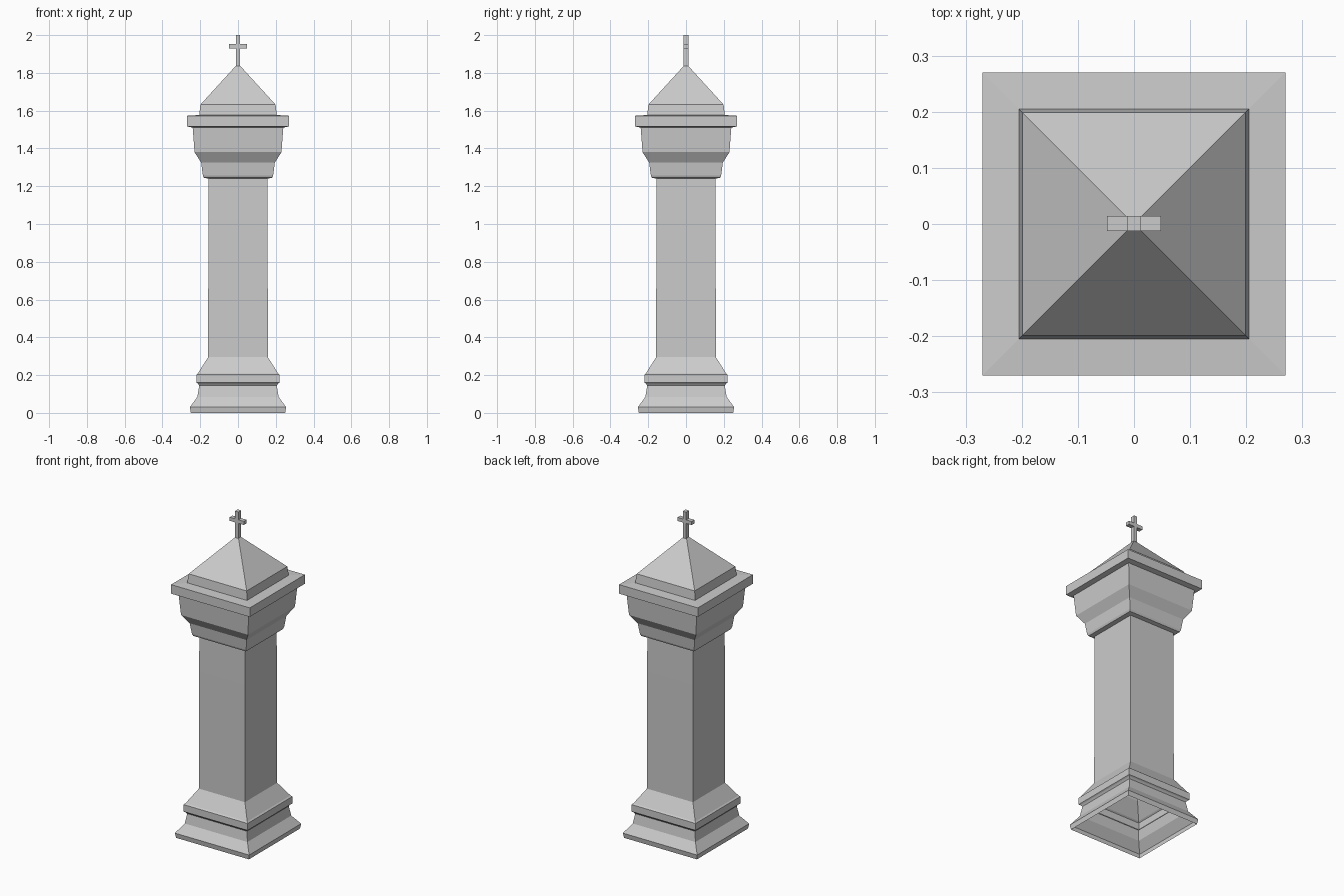
import bpy, bmesh

if "Cube" in bpy.data.objects:
    bpy.data.objects.remove(bpy.data.objects["Cube"])


def square_loft(name, profile, cap=False):
    """Sweep a (half_width, z) profile around a square; half width 0 makes a peak."""
    bm = bmesh.new()
    prev = None
    for h, z in profile:
        if h == 0:
            tip = bm.verts.new((0, 0, z))
            for i in range(4):
                bm.faces.new((prev[i], prev[(i + 1) % 4], tip))
            prev = None
            break
        ring = [bm.verts.new((sx * h, sy * h, z))
                for sx, sy in ((-1, -1), (1, -1), (1, 1), (-1, 1))]
        if prev:
            for i in range(4):
                j = (i + 1) % 4
                bm.faces.new((prev[i], prev[j], ring[j], ring[i]))
        prev = ring
    if cap and prev:
        bm.faces.new(prev)
    return finish(name, bm)


def box(name, size, centre):
    bm = bmesh.new()
    bmesh.ops.create_cube(bm, size=1)
    bmesh.ops.scale(bm, vec=size, verts=bm.verts)
    bmesh.ops.translate(bm, vec=centre, verts=bm.verts)
    return finish(name, bm)


def finish(name, bm):
    mesh = bpy.data.meshes.new(name)
    bm.to_mesh(mesh)
    bm.free()
    ob = bpy.data.objects.new(name, mesh)
    bpy.context.collection.objects.link(ob)
    return ob


# Moulded base, hollow and open underneath
square_loft("base", [
    (0.250, 0.0), (0.255, 0.03), (0.215, 0.085), (0.205, 0.145),
    (0.213, 0.155), (0.220, 0.16), (0.220, 0.203), (0.212, 0.21),
    (0.158, 0.295)])

# Plain shaft
square_loft("shaft", [(0.158, 0.295), (0.157, 1.02), (0.156, 1.245)])

# Flared capital with projecting slab
square_loft("capital", [
    (0.156, 1.24), (0.181, 1.245), (0.186, 1.257), (0.195, 1.325),
    (0.230, 1.38), (0.240, 1.51), (0.270, 1.517), (0.270, 1.573),
    (0.205, 1.577)])

# Pyramid roof on a low tapered kerb
square_loft("roof", [(0.205, 1.577), (0.199, 1.632), (0, 1.85)])

# Cross finial
box("cross_post", (0.023, 0.027, 0.165), (0, 0.001, 1.9175))
for side in (-1, 1):
    box("cross_arm", (0.037, 0.027, 0.022), (side * 0.03, 0.001, 1.941))
